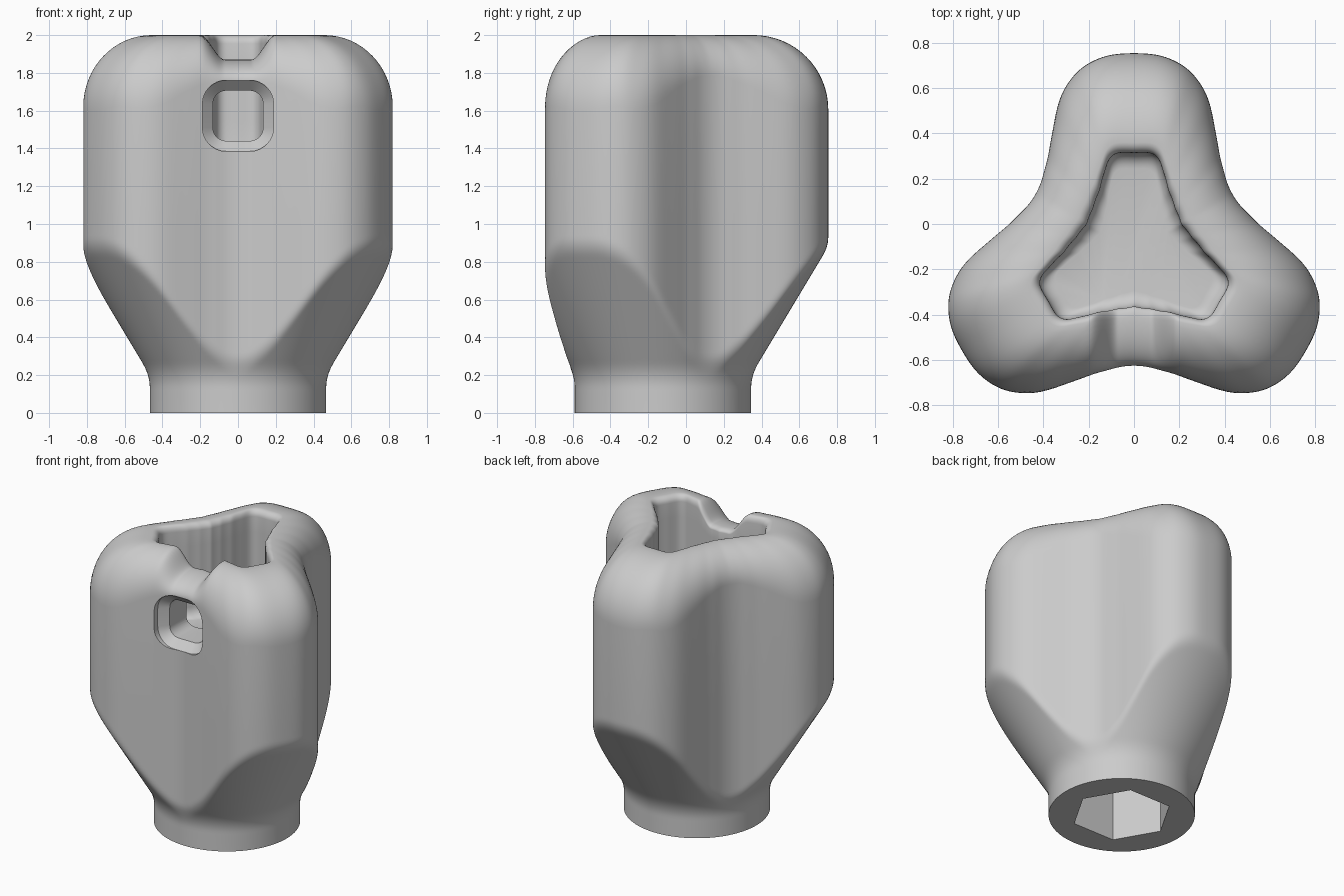
import bpy, bmesh, math
from mathutils import Vector

cube = bpy.data.objects.get("Cube")
if cube:
    bpy.data.objects.remove(cube, do_unlink=True)

N = 360
AXIS_Y = -0.122
BASE_R = 0.467
FLOOR = 1.35

grey = bpy.data.materials.new("plain_grey")
grey.use_nodes = True
grey.diffuse_color = (0.6, 0.6, 0.6, 1)
grey.node_tree.nodes["Principled BSDF"].inputs["Base Color"].default_value = (0.6, 0.6, 0.6, 1)

# Half of one lobe: (across, outward) from the lobe tip to the valley
OUTER = [(0, .875), (.12, .868), (.24, .81), (.325, .69), (.352, .55),
         (.375, .42), (.405, .31), (.433, .25)]
POCKET = [(0, .435), (.08, .435), (.112, .41), (.125, .36), (.15, .27),
          (.18, .19), (.208, .12)]


def tri_outline(points, passes):
    """Radius for every angle of a three-lobed outline."""
    polar = [(math.degrees(math.atan2(u, v)), math.hypot(u, v)) for u, v in points]
    radii = []
    for i in range(N):
        a = abs((i * 360 / N - 90 + 60) % 120 - 60)
        for (a0, r0), (a1, r1) in zip(polar, polar[1:]):
            if a <= a1 or a1 == polar[-1][0]:
                radii.append(r0 + (r1 - r0) * min(1, (a - a0) / (a1 - a0)))
                break
    for _ in range(passes):
        radii = [(radii[i - 1] + 2 * radii[i] + radii[(i + 1) % N]) / 4 for i in range(N)]
    return radii


def soft_min(a, b, k):
    h = max(k - abs(a - b), 0) / k
    return min(a, b) - h * h * k / 4


def smoothstep(t):
    t = min(1, max(0, t))
    return t * t * (3 - 2 * t)


def new_object(name, bm):
    bmesh.ops.recalc_face_normals(bm, faces=bm.faces)
    mesh = bpy.data.meshes.new(name)
    bm.to_mesh(mesh)
    bm.free()
    obj = bpy.data.objects.new(name, mesh)
    mesh.materials.append(grey)
    bpy.context.collection.objects.link(obj)
    return obj


def loft(name, rings):
    """Closed skin through rings of points, capped at both ends."""
    bm = bmesh.new()
    loops = [[bm.verts.new(p) for p in ring] for ring in rings]
    for a, b in zip(loops, loops[1:]):
        n = len(a)
        for i in range(n):
            j = (i + 1) % n
            bm.faces.new((a[i], a[j], b[j], b[i]))
    bm.faces.new(loops[0])
    bm.faces.new(loops[-1])
    return new_object(name, bm)


outer = tri_outline(OUTER, 16)
wall = tri_outline(POCKET, 6)
rim = [r + 0.045 for r in wall]


def body_point(i, r, z):
    a = 2 * math.pi * i / N
    x, y = r * math.cos(a), AXIS_Y + r * math.sin(a)
    # Dip in the front rim
    if y < AXIS_Y and z > 1.73:
        dip = smoothstep((0.2 - abs(x)) / 0.13)
        z -= dip * (z - 1.73) * 0.13 / 0.27
    return Vector((x, y, z))


def skirt_radius(i, z):
    cone = -soft_min(-BASE_R, -(BASE_R + (z - 0.2) * 0.6), 0.04)
    return soft_min(outer[i], cone, 0.03)


rings = []
# Round foot and tapered skirt
for z in [0] + [0.12 + 0.02 * k for k in range(44)]:
    rings.append([body_point(i, skirt_radius(i, z), z) for i in range(N)])

# Rounded shoulders from the lobed side to the rim
STEPS = 16
for k in range(STEPS + 1):
    t = k / STEPS * math.pi / 2
    ring = []
    for i in range(N):
        width = outer[i] - rim[i]
        h = min(0.42, width)
        ring.append(body_point(i, outer[i] - width * (1 - math.cos(t)), 2 - h + h * math.sin(t)))
    rings.append(ring)

# Rolled inner rim
for k in range(1, 7):
    t = k / 6 * math.pi / 2
    rings.append([body_point(i, rim[i] - 0.045 * math.sin(t), 1.955 + 0.045 * math.cos(t))
                  for i in range(N)])

# Pocket wall and rounded floor edge
for z in (1.85, 1.73, 1.55):
    rings.append([body_point(i, wall[i], z) for i in range(N)])
for k in range(7):
    t = k / 6 * math.pi / 2
    rings.append([body_point(i, wall[i] - 0.07 * (1 - math.cos(t)), FLOOR + 0.07 * (1 - math.sin(t)))
                  for i in range(N)])

body = loft("knob_body", rings)


# Flared round-cornered window through the front wall
def window_ring(y, half, corner):
    ring = []
    for q, (sx, sz) in enumerate([(1, 1), (-1, 1), (-1, -1), (1, -1)]):
        for k in range(9):
            a = (q + k / 8) * math.pi / 2
            ring.append((sx * (half - corner) + corner * math.cos(a), y,
                         1.573 + sz * (half - corner) + corner * math.sin(a)))
    return ring


flare = [(-0.70, 0.060)] + [(-0.625 + 0.055 * math.sin(t), 0.055 * (1 - math.cos(t)))
                            for t in [math.pi / 2 * (1 - k / 6) for k in range(7)][::-1]]
window = loft("window_cutter", [window_ring(y, 0.133 + f, 0.07 + f) for y, f in
              [(-0.70, 0.055)] + [(-0.625 + 0.055 * math.sin(k * math.pi / 12),
                                   0.055 * (1 - math.sin(k * math.pi / 12))) for k in range(7)]
              + [(-0.2, 0)]])

# Hexagonal socket in the foot
socket = loft("socket_cutter", [[(0.322 * math.cos(k * math.pi / 3),
                                  AXIS_Y + 0.322 * math.sin(k * math.pi / 3), z)
                                 for k in range(6)] for z in (-0.1, 0.7)])

for cutter in (window, socket):
    cutter.hide_render = True
    mod = body.modifiers.new("cut", "BOOLEAN")
    mod.operation = "DIFFERENCE"
    mod.solver = "EXACT"
    mod.object = cutter

bpy.ops.object.select_all(action="DESELECT")
body.select_set(True)
bpy.context.view_layer.objects.active = body
for mod in list(body.modifiers):
    bpy.ops.object.modifier_apply(modifier=mod.name)
for cutter in (window, socket):
    bpy.data.objects.remove(cutter, do_unlink=True)
bpy.ops.object.shade_smooth_by_angle(angle=math.radians(40))
